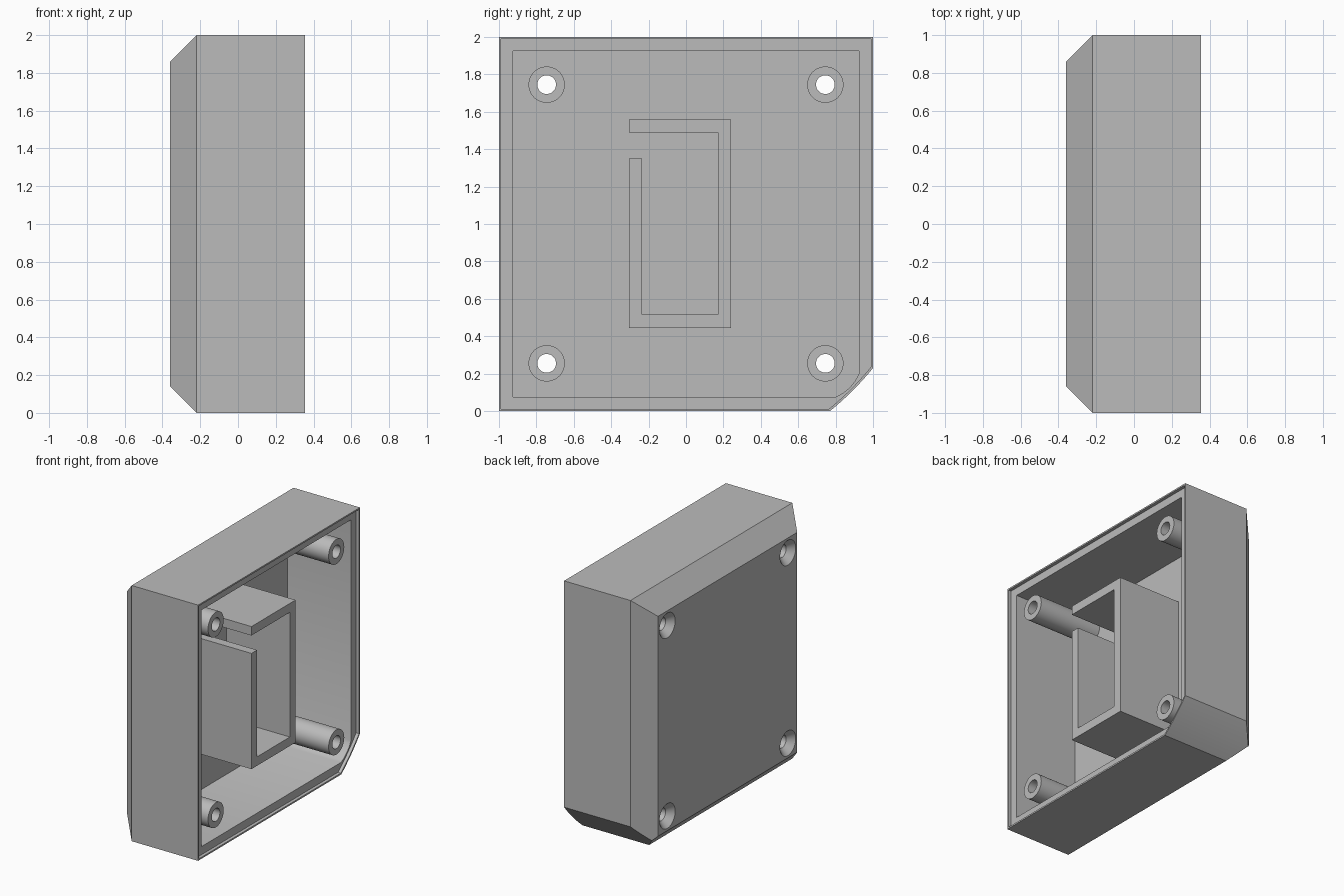
import bpy
import bmesh
from math import cos, sin, pi

cube = bpy.data.objects.get("Cube")
if cube:
    bpy.data.objects.remove(cube, do_unlink=True)

GREY = (0.5, 0.5, 0.5, 1.0)
plastic = bpy.data.materials.new("grey plastic")
plastic.use_nodes = True
plastic.diffuse_color = GREY
plastic.node_tree.nodes["Principled BSDF"].inputs["Base Color"].default_value = GREY

BACK, FLOOR, LEDGE, RIM = -0.36, -0.22, 0.33, 0.355
POST, POST_R, HOLE_R, SINK_R = 0.745, 0.097, 0.05, 0.097


def loft(name, sections):
    """Closed solid through (x, [(y, z), ...]) sections, z measured from the middle."""
    bm = bmesh.new()
    rings = [[bm.verts.new((x, y, z + 1)) for y, z in pts] for x, pts in sections]
    for a, b in zip(rings, rings[1:]):
        for i in range(len(a)):
            j = (i + 1) % len(a)
            bm.faces.new((a[i], a[j], b[j], b[i]))
    bm.faces.new(rings[0])
    bm.faces.new(rings[-1])
    bmesh.ops.recalc_face_normals(bm, faces=bm.faces)
    mesh = bpy.data.meshes.new(name)
    bm.to_mesh(mesh)
    bm.free()
    mesh.materials.append(plastic)
    obj = bpy.data.objects.new(name, mesh)
    bpy.context.collection.objects.link(obj)
    return obj


def activate(obj):
    bpy.ops.object.select_all(action='DESELECT')
    obj.select_set(True)
    bpy.context.view_layer.objects.active = obj


def cut(obj, cutter):
    mod = obj.modifiers.new("cut", 'BOOLEAN')
    mod.operation = 'DIFFERENCE'
    mod.solver = 'EXACT'
    mod.object = cutter
    activate(obj)
    bpy.ops.object.modifier_apply(modifier=mod.name)
    bpy.data.objects.remove(cutter, do_unlink=True)


def square(s):
    return [(-s, -s), (s, -s), (s, s), (-s, s)]


def corner_arc(s, size, bulge, steps=8):
    """Slightly bowed diagonal across the lower +y corner."""
    pts = []
    for i in range(steps + 1):
        t = i / steps
        b = bulge * 4 * t * (1 - t)
        pts.append((s - size + size * t + b, -s + size * t - b))
    return pts


def outline(s, size, bulge):
    return [(-s, -s)] + corner_arc(s, size, bulge) + [(s, s), (-s, s)]


def circle(y, z, r, n=40):
    return [(y + r * cos(2 * pi * i / n), z + r * sin(2 * pi * i / n)) for i in range(n)]


# Shell: square tray with a bevelled back and one clipped corner
shell = loft("case_shell", [(BACK, square(0.86)), (FLOOR, square(1)), (RIM, square(1))])
wedge = [(0.67, -1.1)] + corner_arc(1, 0.23, 0.006) + [(1.1, -0.67), (1.1, -1.1)]
cut(shell, loft("corner_cutter", [(-0.5, wedge), (0.5, wedge)]))

# Hollow interior and the stepped ledge behind the thin outer lip
cavity = outline(0.925, 0.125, 0.012)
cut(shell, loft("cavity_cutter", [(FLOOR, cavity), (0.5, cavity)]))
lip = outline(0.988, 0.223, 0.006)
cut(shell, loft("ledge_cutter", [(LEDGE, lip), (0.5, lip)]))

parts = [shell]

# Four hollow screw posts with countersunk holes through the back
for y, y_name in ((-POST, "front"), (POST, "rear")):
    for z, z_name in ((-POST, "lower"), (POST, "upper")):
        ring = circle(y, z, POST_R)
        hole = circle(y, z, HOLE_R)
        sink = circle(y, z, SINK_R)
        post = loft(f"{z_name}_{y_name}_screw_post", [(FLOOR - 0.01, ring), (LEDGE, ring)])
        cut(post, loft("bore_cutter", [(-0.5, hole), (0.5, hole)]))
        cut(shell, loft("screw_cutter", [(-0.5, sink), (BACK, sink), (BACK + 0.05, hole), (0.5, hole)]))
        parts.append(post)

# Inner compartment: rectangular wall with a gap near the top of the front side
wall = [(-0.305, 0.35), (-0.305, -0.555), (0.24, -0.555), (0.24, 0.56), (-0.305, 0.56),
        (-0.305, 0.49), (0.17, 0.49), (0.17, -0.485), (-0.235, -0.485), (-0.235, 0.35)]
parts.append(loft("inner_compartment", [(FLOOR - 0.01, wall), (LEDGE, wall)]))

for part in parts:
    activate(part)
    bpy.ops.object.shade_smooth_by_angle()
